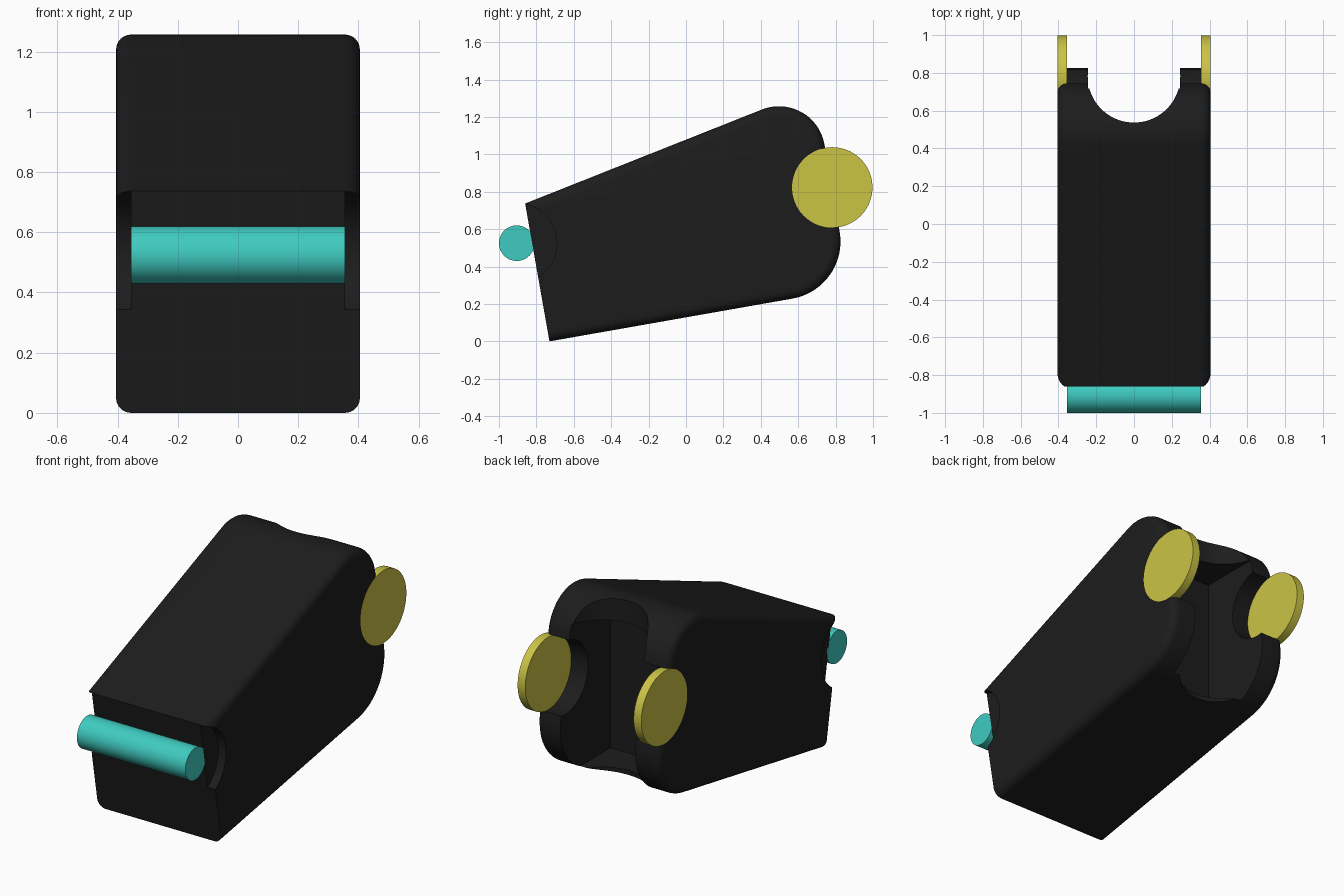
import bpy, bmesh
from math import radians, cos, sin, pi
from mathutils import Matrix

if "Cube" in bpy.data.objects:
    bpy.data.objects.remove(bpy.data.objects["Cube"])

REAR = (0.782, 0.823)     # wheel axis (y, z)
FRONT = (-0.905, 0.525)   # roller axis (y, z)
R = 0.215


def material(name, rgb):
    m = bpy.data.materials.new(name)
    m.diffuse_color = (*rgb, 1)
    m.use_nodes = True
    m.node_tree.nodes["Principled BSDF"].inputs["Base Color"].default_value = m.diffuse_color
    return m


def to_object(bm, name, mat=None):
    bmesh.ops.recalc_face_normals(bm, faces=bm.faces)
    me = bpy.data.meshes.new(name)
    bm.to_mesh(me)
    bm.free()
    ob = bpy.data.objects.new(name, me)
    bpy.context.collection.objects.link(ob)
    if mat:
        me.materials.append(mat)
    return ob


def cross_cylinder(name, axis, r, x0, x1, mat=None):
    # cylinder lying along x
    bm = bmesh.new()
    mx = Matrix.Translation(((x0 + x1) / 2, *axis)) @ Matrix.Rotation(pi / 2, 4, 'Y')
    bmesh.ops.create_cone(bm, cap_ends=True, segments=96, radius1=r, radius2=r,
                          depth=abs(x1 - x0), matrix=mx)
    return to_object(bm, name, mat)


def smooth(ob):
    bpy.ops.object.select_all(action='DESELECT')
    ob.select_set(True)
    bpy.context.view_layer.objects.active = ob
    bpy.ops.object.shade_smooth_by_angle(angle=radians(30))


def cut(ob, cutter):
    bpy.context.view_layer.objects.active = ob
    mod = ob.modifiers.new("cut", 'BOOLEAN')
    mod.operation, mod.solver, mod.object = 'DIFFERENCE', 'EXACT', cutter
    bpy.ops.object.modifier_apply(modifier=mod.name)
    bpy.data.objects.remove(cutter, do_unlink=True)


def arc(cy, cz, r, a0, a1, n=20):
    return [(cy + r * cos(radians(a0 + (a1 - a0) * i / n)),
             cz + r * sin(radians(a0 + (a1 - a0) * i / n))) for i in range(n + 1)]


black = material("black", (0.012, 0.012, 0.012))
teal = material("teal", (0.05, 0.6, 0.53))
yellow = material("yellow", (0.6, 0.55, 0.06))

# body: wedge side profile with two rounded rear corners, extruded across x
profile = ([(-0.86, 0.737), (-0.73, 0.0)] + arc(0.516, 0.534, 0.31, -80, 10)
           + arc(0.497, 1.01, 0.247, 10, 111.8))
bm = bmesh.new()
face = bm.faces.new([bm.verts.new((-0.405, y, z)) for y, z in profile])
ext = bmesh.ops.extrude_face_region(bm, geom=[face])
bmesh.ops.translate(bm, vec=(0.81, 0, 0),
                    verts=[v for v in ext['geom'] if isinstance(v, bmesh.types.BMVert)])
# round the side edges, leaving the front face sharp
rim = [e for e in bm.edges
       if abs(e.verts[0].co.x - e.verts[1].co.x) < 1e-4
       and max(v.co.y for v in e.verts) > -0.7]
bmesh.ops.bevel(bm, geom=rim, offset=0.05, offset_type='OFFSET', segments=6,
                profile=0.5, affect='EDGES')
body = to_object(bm, "body", black)

# round upright notch at the rear
bm = bmesh.new()
bmesh.ops.create_cone(bm, cap_ends=True, segments=96, radius1=0.245, radius2=0.245,
                      depth=3, matrix=Matrix.Translation((0, REAR[0], 0.6)))
cut(body, to_object(bm, "notch_cutter"))

# box-shaped cavity behind the notch
bm = bmesh.new()
bmesh.ops.create_cube(bm, size=1, matrix=Matrix.Translation((0, 0.757, 0.685))
                      @ Matrix.Diagonal((0.489, 0.80, 0.87, 1)))
cut(body, to_object(bm, "cavity_cutter"))

# wheel seat through the rear arms
cut(body, cross_cylinder("wheel_seat_cutter", REAR, R, -0.5, 0.5))

# front side recesses, and rear wheels
for side, s in (("left", -1), ("right", 1)):
    cut(body, cross_cylinder("recess_cutter", FRONT, R, s * 0.355, s * 0.5))
    smooth(cross_cylinder(side + "_rear_wheel", REAR, R, s * 0.355, s * 0.405, yellow))
smooth(body)

# front roller
smooth(cross_cylinder("front_roller", FRONT, 0.095, -0.355, 0.355, teal))
